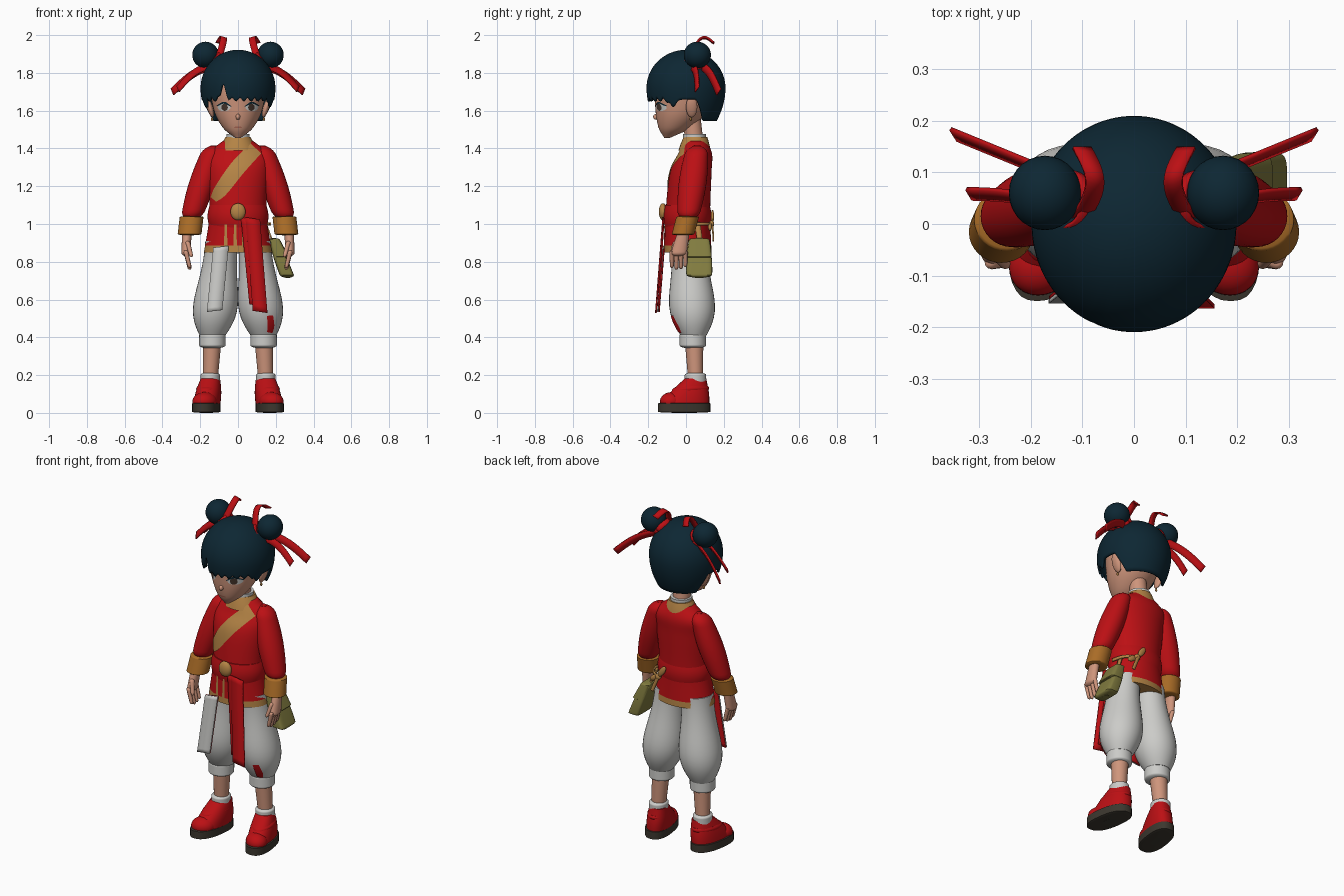
import bpy, bmesh, math
from mathutils import Vector, Matrix
from mathutils.bvhtree import BVHTree

default_cube = bpy.data.objects.get("Cube")
if default_cube:
    bpy.data.objects.remove(default_cube, do_unlink=True)


def material(name, *rgb):
    mat = bpy.data.materials.new(name)
    mat.use_nodes = True
    mat.diffuse_color = (*rgb, 1)
    shader = mat.node_tree.nodes["Principled BSDF"]
    shader.inputs["Base Color"].default_value = (*rgb, 1)
    shader.inputs["Roughness"].default_value = .8
    return mat


RED = material("red cloth", .5, .005, .007)
WHITE = material("white cloth", .6, .6, .58)
SKIN = material("skin", .62, .3, .2)
HAIR = material("dark blue hair", .004, .02, .033)
TAN = material("tan trim", .46, .23, .06)
OCHRE = material("ochre cuff", .4, .15, .02)
OLIVE = material("olive bag", .22, .2, .05)
SOLE = material("dark sole", .045, .038, .028)
IRIS = material("brown iris", .06, .035, .025)
LIP = material("rosy lip", .45, .15, .1)
parts = []


def finish(name, bm, mat, mirror=False, thick=0):
    mesh = bpy.data.meshes.new(name)
    bm.to_mesh(mesh)
    bm.free()
    mesh.materials.append(mat)
    part = bpy.data.objects.new(name, mesh)
    bpy.context.collection.objects.link(part)
    if thick:
        solid = part.modifiers.new("thickness", "SOLIDIFY")
        solid.thickness = thick
    if mirror:
        twin = part.modifiers.new("mirror", "MIRROR")
        twin.use_mirror_merge = False
    parts.append(part)
    return part


def skin_rows(name, rows, mat, closed=True, caps=True, **options):
    """Skin rows of points; closed rows make a tube, open rows a strip."""
    bm = bmesh.new()
    verts = [[bm.verts.new(point) for point in row] for row in rows]
    count = len(rows[0])
    for upper, lower in zip(verts, verts[1:]):
        for i in range(count if closed else count - 1):
            j = (i + 1) % count
            bm.faces.new((upper[i], upper[j], lower[j], lower[i]))
    if closed:
        bm.faces.new(verts[0])
        if caps:
            bm.faces.new(verts[-1])
    bmesh.ops.recalc_face_normals(bm, faces=bm.faces[:])
    bm.normal_update()
    if not closed and sum(face.normal.y for face in bm.faces) > 0:
        bmesh.ops.reverse_faces(bm, faces=bm.faces[:])
    return finish(name, bm, mat, **options)


def smooth(points, steps=6):
    """Catmull-Rom curve through the points."""
    points = [Vector(point) for point in points]
    first, last = points[0] * 2 - points[1], points[-1] * 2 - points[-2]
    padded = [first] + points + [last]
    curve = []
    for a, b, c, d in zip(padded, padded[1:], padded[2:], padded[3:]):
        for k in range(steps):
            t = k / steps
            bend = (2 * a - 5 * b + 4 * c - d) * t + (3 * b - a - 3 * c + d) * t * t
            curve.append(b + ((c - a) + bend) * t / 2)
    return curve + [points[-1]]


def ring(center, width, depth, sides, power):
    def squash(value):
        return math.copysign(abs(value) ** (2 / power), value)
    angles = [math.tau * i / sides for i in range(sides)]
    return [center + Vector((width * squash(math.cos(a)), depth * squash(math.sin(a)), 0))
            for a in angles]


def body(name, profile, mat):
    """Central form from (y, z, half width, half depth) stations."""
    rows = [ring(Vector((0, y, z)), width, depth, 64, 2) for y, z, width, depth in smooth(profile)]
    return skin_rows(name, rows, mat)


def limb(name, start, end, radius, mat, tip=None, puff=0, skew=1, depth=1, tip_depth=None,
         soft=0, power=2, sides=32, rings=24, **options):
    """Tapered tube with an optional bulge and softened ends."""
    start, end = Vector(start), Vector(end)
    tip, tip_depth = tip or radius, tip_depth or depth
    rows = []
    for k in range(rings + 1):
        t = (1 - math.cos(math.pi * k / rings)) / 2
        size = radius + (tip - radius) * t + puff * math.sin(math.pi * t ** skew)
        inset = soft - min(t, 1 - t)
        if inset > 0:
            size *= math.sqrt(max(.1, 1 - (inset / soft) ** 2))
        stretch = depth + (tip_depth - depth) * t
        rows.append(ring(start.lerp(end, t), size, size * stretch, sides, power))
    return skin_rows(name, rows, mat, **options)


def ball(name, center, size, mat, tilt=0, **options):
    bm = bmesh.new()
    place = Matrix.Translation(center) @ Matrix.Rotation(tilt, 4, "Y") @ Matrix.Diagonal((*size, 1))
    bmesh.ops.create_uvsphere(bm, u_segments=28, v_segments=18, radius=1, matrix=place)
    return finish(name, bm, mat, **options)


def strip(name, points, width, mat, thick=.008, **options):
    half = Vector(width) / 2
    rows = [[point - half, point, point + half] for point in points]
    return skin_rows(name, rows, mat, closed=False, thick=thick, **options)


def ribbon(name, start, end, width, mat, lift=(0, 0, 0), steps=16, **options):
    """Cloth strip from start to end, arched by lift."""
    start, end, lift = Vector(start), Vector(end), Vector(lift)
    points = [start.lerp(end, k / steps) + lift * math.sin(math.pi * k / steps)
              for k in range(steps + 1)]
    return strip(name, points, width, mat, **options)


def decal(name, target, path, mat, gap=.002, **options):
    """Thin painted strip laid on the front of a part; path is (x, z, half width)."""
    mesh = target.data
    tree = BVHTree.FromPolygons([v.co for v in mesh.vertices], [p.vertices for p in mesh.polygons])
    path, rows = smooth(path), []
    for i, (x, z, half) in enumerate(path):
        along = path[min(i + 1, len(path) - 1)] - path[max(i - 1, 0)]
        across = Vector((-along.y, 0, along.x)).normalized() * half
        row = []
        for k in range(-4, 5):
            spot = Vector((x, -1, z)) + across * k / 4
            hit = tree.ray_cast(spot, Vector((0, 1, 0)))[0] or tree.find_nearest(spot)[0]
            row.append(hit - Vector((0, gap, 0)))
        rows.append(row)
    return skin_rows(name, rows, mat, closed=False, **options)


def oval(x, z, width, height):
    angles = [math.pi * k / 8 for k in range(9)]
    return [(x + width * math.cos(a), z, max(height * math.sin(a), .001)) for a in angles]


# Head, face and neck
head = body("head", [(-.1, 1.456, .015, .015), (-.06, 1.51, .08, .085), (-.02, 1.61, .13, .142),
                     (0, 1.75, .14, .16), (0, 1.87, .06, .07)], SKIN)
limb("neck", (0, .05, 1.38), (0, .03, 1.56), .048, SKIN)
ball("nose", (0, -.158, 1.567), (.012, .016, .015), SKIN)
ball("ear", (.15, .03, 1.62), (.016, .03, .058), SKIN, tilt=.3, mirror=True)
ball("earlobe_bead", (.137, .025, 1.555), (.006, .006, .01), TAN, mirror=True)
decal("eye_white", head, oval(.074, 1.617, .034, .02), WHITE, mirror=True)
decal("iris", head, oval(.071, 1.618, .017, .019), IRIS, gap=.004, mirror=True)
decal("upper_lash", head, [(.036, 1.622, .002), (.074, 1.642, .005), (.112, 1.625, .002)],
      HAIR, gap=.005, mirror=True)
decal("mouth", head, oval(0, 1.512, .022, .004), LIP)


# Hair cap with jagged fringe, parted forehead, sideburns and a lower nape
def hair_edge(angle):
    side = abs(angle)
    nape = min(max((side - 1.85) / .3, 0), 1)
    edge = 1.66 - .11 * nape - .04 * math.exp(-((side - 1.2) / .12) ** 2)
    if side < 1.2:
        edge += .01 * math.sin(angle * 29) + .075 * math.exp(-((angle + .42) / .1) ** 2)
    return edge


def hair_point(angle, t):
    top, widest = 1.91, 1.72
    z = top - (top - hair_edge(angle)) * (1 - math.cos(t * math.pi / 2))
    if z > widest:
        spread = math.sqrt(max(0, 1 - ((z - widest) / (top - widest)) ** 2))
    else:
        spread = 1 - 8 * (widest - z) ** 2
    return Vector((.186 * spread * math.sin(angle), -.197 * spread * math.cos(angle), z))


LOCKS, LAYERS = 144, 28
hair_rows = [[hair_point(math.tau * i / LOCKS - math.pi, layer / LAYERS) for i in range(LOCKS)]
             for layer in range(1, LAYERS + 1)]
skin_rows("hair", hair_rows, HAIR, caps=False, thick=.012)
ball("hair_bun", (.172, .06, 1.895), (.07, .072, .07), HAIR, mirror=True)

# Hair ribbons: wrap, standing loop and two tails
turns = [math.tau * k / 24 for k in range(25)]
wrap = [Vector((.118, .045, 1.855)) + Vector((-.03 * math.sin(a), .05 * math.cos(a), .04 * math.sin(a)))
        for a in turns]
strip("bun_wrap", wrap, (.03, .01, .025), RED, mirror=True)
ribbon("ribbon_loop", (.11, 0, 1.85), (.1, .15, 1.96), (.035, 0, .01), RED,
       lift=(-.03, 0, .078), mirror=True)
ribbon("ribbon_back_tail", (.13, .08, 1.84), (.35, .17, 1.7), (.014, .022, .034), RED,
       lift=(0, 0, .025), mirror=True)
ribbon("ribbon_front_tail", (.13, .02, 1.84), (.32, .055, 1.715), (.012, .02, .03), RED,
       lift=(0, .01, .03), mirror=True)

# Tunic with tan hem, crossed lapel and collar
tunic = body("tunic", [(.05, 1.44, .08, .06), (.05, 1.37, .16, .088), (.025, 1.27, .163, .11),
                       (.01, 1.06, .15, .118), (.01, .85, .18, .125)], RED)
tunic.data.materials.append(TAN)
hem = .872
for face in tunic.data.polygons:
    face.material_index = int(face.center.z < hem)
decal("lapel", tunic, [(.095, 1.4, .038), (0, 1.3, .042), (-.09, 1.18, .036), (-.13, 1.13, .02)],
      TAN, gap=.005)
for x in (-.065, -.015, .03):
    decal("front_trim", tunic, [(x, 1, .006), (x, .86, .01)], TAN, gap=.004)
limb("collar", (0, .045, 1.39), (0, .05, 1.46), .106, TAN, tip=.066, depth=.8, tip_depth=.95)
limb("inner_collar", (0, .045, 1.44), (0, .045, 1.476), .06, WHITE)

# Sash, knot and hanging panels
limb("sash", (0, .007, 1.1), (0, .007, .98), .15, RED, puff=.011, depth=.79, sides=64)
ball("sash_knot", (0, -.122, 1.065), (.04, .022, .045), TAN)
ribbon("left_sash_panel", (.078, -.125, 1.03), (.117, -.163, .535), (.078, 0, -.012), RED)
ribbon("left_sash_under_panel", (.05, -.122, 1.03), (.095, -.15, .57), (.07, 0, -.012), RED)
ribbon("right_panel_lining", (-.09, -.12, .88), (-.124, -.147, .54), (.08, 0, .01), RED)
ribbon("right_panel", (-.09, -.127, .88), (-.124, -.154, .54), (.082, 0, .01), WHITE)

# Sleeves, cuffs and hands
limb("sleeve", (.13, .06, 1.415), (.25, .01, 1.02), .05, RED, tip=.054, puff=.018, depth=1.1,
     tip_depth=1, soft=.12, mirror=True)
limb("cuff", (.245, .01, 1.043), (.257, -.017, .94), .063, OCHRE, depth=.95, soft=.06, mirror=True)
limb("hand", (.27, -.012, .96), (.277, -.042, .83), .026, SKIN, tip=.023, depth=1.2, tip_depth=1.9,
     soft=.15, mirror=True)
for finger in range(4):
    y = .024 * finger - .075
    tip_z = .755 + .01 * abs(finger - 1.3)
    limb("finger", (.278, y, .86), (.255, y, tip_z), .013, SKIN, tip=.01, soft=.1,
         sides=12, rings=12, mirror=True)
limb("thumb", (.268, -.055, .91), (.246, -.08, .825), .014, SKIN, tip=.01, soft=.15,
     sides=12, rings=12, mirror=True)

# Baggy trousers with gathered bands
trousers = limb("trouser_leg", (.085, .015, .91), (.135, .04, .41), .088, WHITE, tip=.068, puff=.044,
                skew=2, depth=1.08, tip_depth=1, mirror=True)
limb("trouser_band", (.135, .036, .43), (.136, .036, .34), .07, WHITE, soft=.2, mirror=True)
decal("knee_patch", trousers, [(.17, .515, .016), (.174, .46, .018), (.168, .425, .014)], RED, gap=.006)

# Shins, socks and shoes
limb("shin", (.136, .042, .4), (.146, .05, .19), .05, SKIN, tip=.04, mirror=True)
limb("sock", (.147, .05, .12), (.147, .05, .215), .052, WHITE, depth=1.1, soft=.15, mirror=True)
footwear = [
    limb("shoe", (.16, -.01, .04), (.149, .05, .182), .068, RED, tip=.05, puff=.006, depth=1.95,
         tip_depth=1.15, power=2.3, mirror=True),
    ball("shoe_toe", (.162, -.075, .06), (.064, .063, .05), RED, mirror=True),
    limb("shoe_strap", (.157, .02, .118), (.153, .036, .142), .06, RED, depth=1.6, tip_depth=1.35,
         puff=.004, mirror=True),
    limb("shoe_sole", (.162, -.01, 0), (.162, -.01, .056), .071, SOLE, depth=1.96, soft=.1,
         power=2.4, mirror=True)]
for part in footwear:
    for vert in part.data.vertices:
        vert.co.x -= .14 * (vert.co.y - .03)

# Hip bag with flap, strap, cord and bow
limb("hip_bag", (.185, .07, .92), (.264, .07, .715), .024, OLIVE, tip=.038, depth=2, tip_depth=1.8,
     puff=.004, soft=.08, power=5)
limb("bag_flap", (.19, .07, .925), (.23, .07, .82), .028, OLIVE, tip=.042, depth=1.9, tip_depth=1.6,
     soft=.06, power=5)
ribbon("bag_strap", (.15, .06, 1.01), (.19, .075, .9), (0, .03, 0), TAN)
ribbon("waist_cord", (.168, .02, 1), (.08, .13, 1), (0, 0, .016), TAN, lift=(.02, .02, 0))
ball("bow_knot", (.09, .135, 1), (.018, .014, .018), TAN)
ball("bow_upper_loop", (.062, .14, 1.04), (.017, .009, .04), TAN, tilt=-.6)
ball("bow_lower_loop", (.12, .127, .985), (.016, .01, .034), TAN, tilt=-1)
ribbon("bow_tail", (.09, .138, .995), (.125, .14, .91), (.018, 0, .006), TAN)

# Smooth shading with crisp creases
bpy.ops.object.select_all(action="DESELECT")
for part in parts:
    part.select_set(True)
bpy.context.view_layer.objects.active = parts[0]
bpy.ops.object.shade_smooth_by_angle(angle=math.radians(45))
